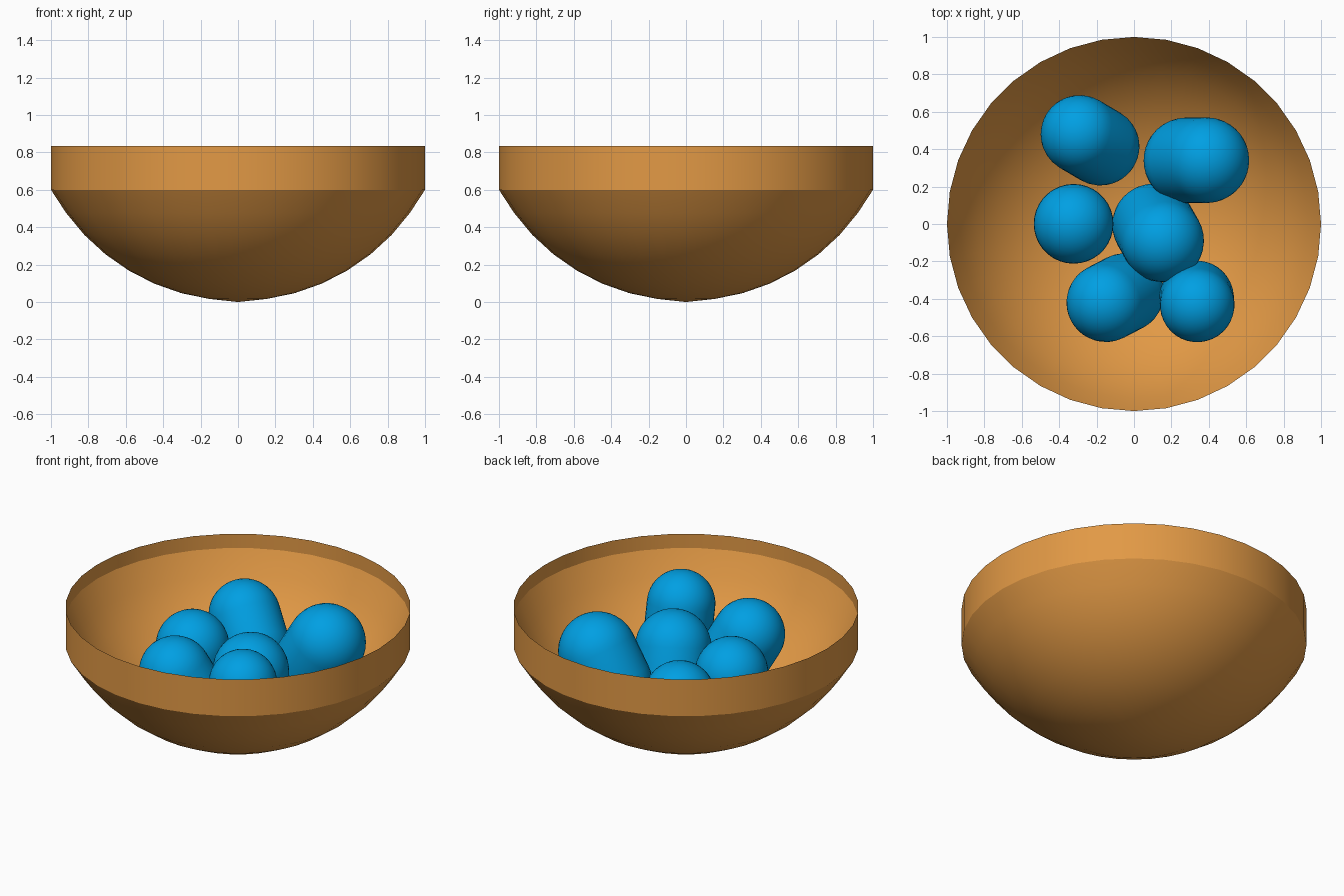
import bpy, bmesh, math
from mathutils import Vector

if "Cube" in bpy.data.objects:
    bpy.data.objects.remove(bpy.data.objects["Cube"])


def material(name, rgb):
    m = bpy.data.materials.new(name)
    m.diffuse_color = (*rgb, 1)
    m.use_nodes = True
    m.node_tree.nodes["Principled BSDF"].inputs["Base Color"].default_value = m.diffuse_color
    return m


def lathe(name, profile, mat, angle, seg=36):
    """Spin (radius, z) points around z; radius 0 becomes a pole."""
    bm = bmesh.new()
    rings = []
    for r, z in profile:
        n = 1 if r < 1e-6 else seg
        rings.append([bm.verts.new((r * math.cos(math.tau * i / seg),
                                    r * math.sin(math.tau * i / seg), z)) for i in range(n)])
    for a, b in zip(rings, rings[1:]):
        for i in range(seg):
            j = (i + 1) % seg
            quad = [a[i % len(a)], a[j % len(a)], b[j % len(b)], b[i % len(b)]]
            bm.faces.new(list(dict.fromkeys(quad)))
    bm.normal_update()
    mesh = bpy.data.meshes.new(name)
    bm.to_mesh(mesh)
    bm.free()
    ob = bpy.data.objects.new(name, mesh)
    bpy.context.collection.objects.link(ob)
    mesh.materials.append(mat)
    bpy.ops.object.select_all(action='DESELECT')
    ob.select_set(True)
    bpy.context.view_layer.objects.active = ob
    bpy.ops.object.shade_smooth_by_angle(angle=math.radians(angle))
    return ob


def dish(radius, centre_z, rim=1.0, rings=8):
    """Profile of a sphere's lower cap, from the pole up to the rim radius."""
    edge = math.asin(rim / radius)
    return [(radius * math.sin(edge * i / rings),
             centre_z - radius * math.cos(edge * i / rings)) for i in range(rings + 1)]


def capsule(name, low, high, r, mat):
    low, high = Vector(low), Vector(high)
    axis = high - low
    steps = 10
    arc = [math.pi / 2 * i / steps for i in range(steps + 1)]
    profile = [(r * math.sin(t), -r * math.cos(t)) for t in arc]
    profile += [(r * math.cos(t), axis.length + r * math.sin(t)) for t in arc]
    ob = lathe(name, profile, mat, 40)
    ob.rotation_mode = 'QUATERNION'
    ob.rotation_quaternion = axis.to_track_quat('Z', 'Y')
    ob.location = low


wood = material("bowl_brown", (0.76, 0.32, 0.06))
blue = material("capsule_blue", (0.0, 0.35, 0.77))

# Bowl: outer dish, straight thin rim, and a concentric inner dish
outer = [(r, z + 0.006 * (0 < r < 0.95)) for r, z in dish(1.1333, 1.1333)]
lathe("bowl_outer", outer, wood, 20)
lathe("bowl_rim", [(1.0, 0.6), (1.0, 0.835)], wood, 20)
lathe("bowl_inner", dish(1.073, 1.133)[::-1], wood, 20)

# Capsules resting on the inner dish: low end, high end, radius
capsules = [
    ((-0.18, 0.415, 0.385), (-0.29, 0.48, 0.524), 0.209),
    ((0.28, 0.34, 0.405), (0.387, 0.341, 0.579), 0.229),
    ((-0.323, 0.001, 0.33), (-0.323, 0.001, 0.50), 0.213),
    ((0.105, -0.005, 0.28), (0.153, -0.089, 0.506), 0.221),
    ((-0.05, -0.368, 0.345), (-0.15, -0.42, 0.539), 0.211),
    ((0.335, -0.395, 0.415), (0.338, -0.433, 0.602), 0.199),
]
for i, (low, high, r) in enumerate(capsules, 1):
    capsule(f"capsule_{i}", low, high, r, blue)
